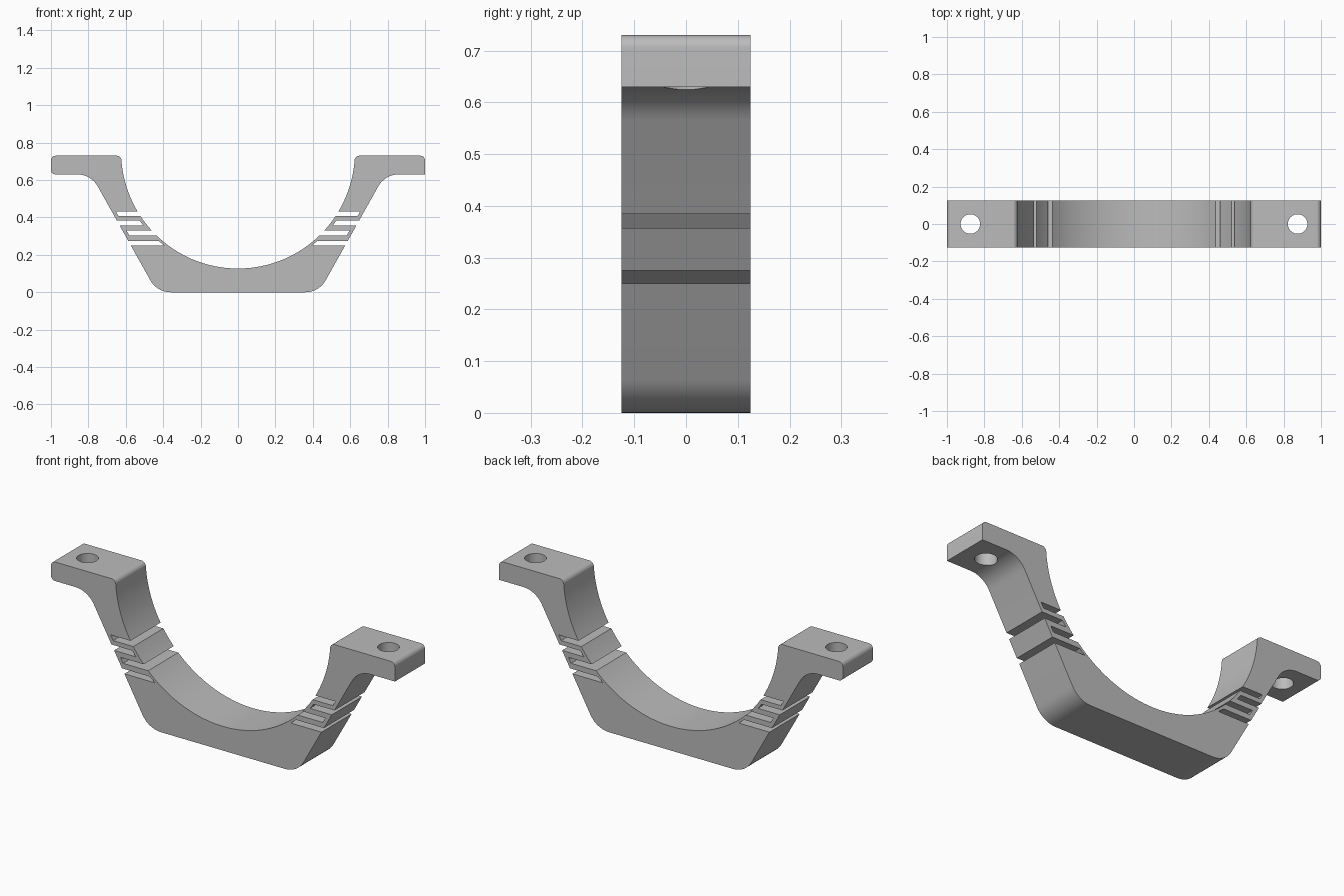
import bpy, bmesh, math
from mathutils import Vector

if "Cube" in bpy.data.objects:
    bpy.data.objects.remove(bpy.data.objects["Cube"])

DEPTH = 0.25          # front to back
RADIUS = 0.625        # cradle arc
CENTRE_Z = 0.752
FOOT, SLOPE = 0.433, 0.56   # slanted outer wall
WEB = 0.022           # thin wall left at the closed end of each slot
# slot heights from the bottom up: alternately open outward and inward
SLOTS = [(0.25, 0.275), (0.303, 0.33), (0.357, 0.384), (0.407, 0.433)]


def outer(z):
    return FOOT + SLOPE * z


def inner(z):
    return math.sqrt(RADIUS ** 2 - (CENTRE_Z - z) ** 2)


def rounded(points, steps=10):
    """Replace each (x, z, r) corner by a tangent arc of radius r."""
    out = []
    n = len(points)
    for i, (x, z, r) in enumerate(points):
        p = Vector((x, z))
        if r == 0:
            out.append(p)
            continue
        a = (Vector(points[i - 1][:2]) - p).normalized()
        b = (Vector(points[(i + 1) % n][:2]) - p).normalized()
        half = a.angle(b) / 2
        mid = p + (a + b).normalized() * r / math.sin(half)
        start = p + a * r / math.tan(half) - mid
        end = p + b * r / math.tan(half) - mid
        turn = start.angle(end)
        for k in range(steps + 1):
            t = k / steps
            out.append(mid + (start * math.sin((1 - t) * turn)
                              + end * math.sin(t * turn)) / math.sin(turn))
    return out


def half_outline(tip_radius):
    """Right half, from the foot round the flange and down the cradle arc."""
    pts = [(FOOT, 0, 0.125)]
    for low, high in SLOTS[0::2]:
        pts += [(outer(low), low, 0), (inner(low) + WEB, low, 0),
                (inner(high) + WEB, high, 0), (outer(high), high, 0)]
    pts += [(outer(0.63), 0.63, 0.125), (1, 0.63, tip_radius),
            (1, 0.73, 0.025), (RADIUS, 0.73, 0.025)]
    # cradle arc, interrupted by the inward slots
    stops = [0.69] + [z for low, high in reversed(SLOTS[1::2]) for z in (high, low)]
    stops.append(CENTRE_Z - RADIUS)
    angles = [math.asin((CENTRE_Z - z) / RADIUS) for z in stops]
    for i in range(0, len(stops), 2):
        a, b = angles[i], angles[i + 1]
        steps = max(6, int((b - a) * 40))
        for k in range(steps + 1):
            t = a + (b - a) * k / steps
            pts.append((RADIUS * math.cos(t), CENTRE_Z - RADIUS * math.sin(t), 0))
        if i + 2 < len(stops):
            for z in stops[i + 1:i + 3]:
                pts.append((outer(z) - WEB, z, 0))
    return pts


# Clamp body: right half followed by the mirrored left half
right = half_outline(0)
left = [(-x, z, r) for x, z, r in reversed(half_outline(0.025))]
outline = rounded(right + left[1:])
bm = bmesh.new()
face = bm.faces.new([bm.verts.new((p.x, -DEPTH / 2, p.y)) for p in outline])
grown = bmesh.ops.extrude_face_region(bm, geom=[face])["geom"]
bmesh.ops.translate(bm, vec=(0, DEPTH, 0),
                    verts=[v for v in grown if isinstance(v, bmesh.types.BMVert)])
bmesh.ops.recalc_face_normals(bm, faces=bm.faces)
mesh = bpy.data.meshes.new("clamp_body")
bm.to_mesh(mesh)
bm.free()
body = bpy.data.objects.new("clamp_body", mesh)
bpy.context.collection.objects.link(body)

grey = bpy.data.materials.new("plain grey")
grey.use_nodes = True
grey.diffuse_color = (0.5, 0.5, 0.5, 1)
grey.node_tree.nodes["Principled BSDF"].inputs["Base Color"].default_value = (0.5, 0.5, 0.5, 1)
mesh.materials.append(grey)

# Bolt holes through both flanges
for side in (-1, 1):
    bpy.ops.mesh.primitive_cylinder_add(vertices=48, radius=0.052, depth=0.4,
                                        location=(side * 0.875, 0, 0.68))
    cutter = bpy.context.object
    cutter.name = "bolt_hole_cutter"
    cutter.hide_render = True
    cutter.data.materials.append(grey)
    cut = body.modifiers.new("bolt_hole", "BOOLEAN")
    cut.operation = "DIFFERENCE"
    cut.solver = "EXACT"
    cut.object = cutter
    bpy.context.view_layer.objects.active = body
    bpy.ops.object.modifier_apply(modifier=cut.name)
    bpy.data.objects.remove(cutter)

bpy.ops.object.select_all(action="DESELECT")
body.select_set(True)
bpy.context.view_layer.objects.active = body
bpy.ops.object.shade_smooth_by_angle(angle=math.radians(30))
